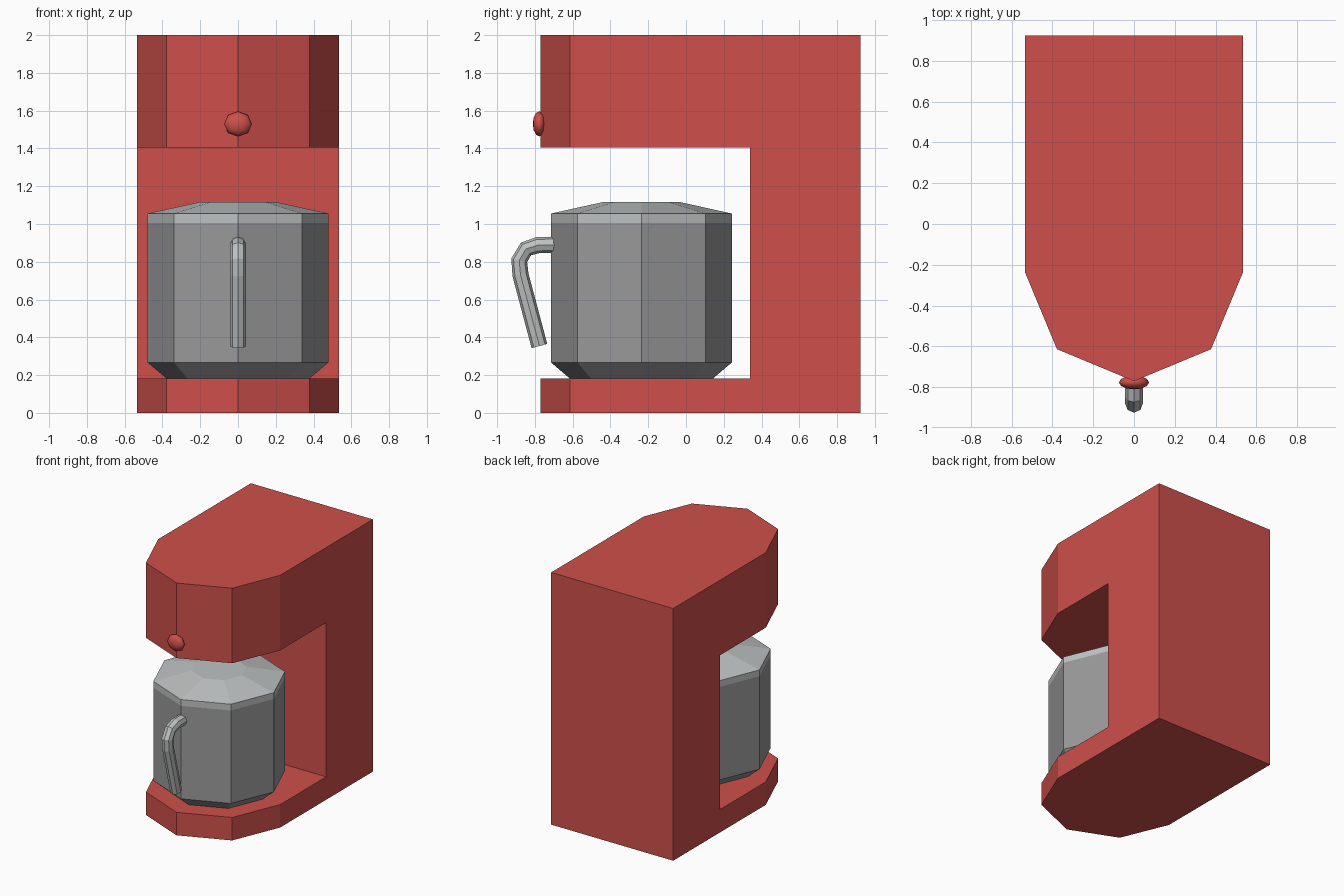
import bpy, bmesh, math
from mathutils import Vector

if "Cube" in bpy.data.objects:
    bpy.data.objects.remove(bpy.data.objects["Cube"])

CY = -0.236                     # shared axis of rounded front and pot


def material(name, rgb):
    m = bpy.data.materials.new(name)
    m.diffuse_color = (*rgb, 1)
    m.use_nodes = True
    m.node_tree.nodes["Principled BSDF"].inputs["Base Color"].default_value = m.diffuse_color
    return m


red = material("warm red", (0.62, 0.08, 0.07))
dark_grey = material("steel grey", (0.32, 0.32, 0.32))
light_grey = material("pale grey", (0.52, 0.54, 0.54))


def finish(name, bm, mat):
    bmesh.ops.recalc_face_normals(bm, faces=bm.faces)
    me = bpy.data.meshes.new(name)
    bm.to_mesh(me)
    bm.free()
    ob = bpy.data.objects.new(name, me)
    bpy.context.collection.objects.link(ob)
    me.materials.append(mat)
    return ob


def loft(name, rings, mat):
    """Skin a list of equal point rings and cap both ends."""
    bm = bmesh.new()
    vs = [[bm.verts.new(p) for p in ring] for ring in rings]
    n = len(vs[0])
    for a, b in zip(vs, vs[1:]):
        for i in range(n):
            j = (i + 1) % n
            bm.faces.new((a[i], a[j], b[j], b[i]))
    bm.faces.new(vs[0][::-1])
    bm.faces.new(vs[-1])
    return finish(name, bm, mat)


def octagon(r, z):
    return [(r * math.cos(i * math.pi / 4), CY + r * math.sin(i * math.pi / 4), z)
            for i in range(8)]


# Body: plan with half-octagon front, pot bay cut out of it
half = [(0.535, 0.925), (0.535, CY), (0.378, CY - 0.378)]
plan = half + [(0, -0.771)] + [(-x, y) for x, y in reversed(half)]
body = loft("body", [[(x, y, z) for x, y in plan] for z in (0, 2)], red)

bay = loft("bay_cutter", [[(x, y, z) for x, y in
           ((-1, -1.5), (1, -1.5), (1, 0.34), (-1, 0.34))] for z in (0.182, 1.405)], red)
bay.hide_render = True
cut = body.modifiers.new("bay", 'BOOLEAN')
cut.object = bay
cut.operation = 'DIFFERENCE'
cut.solver = 'EXACT'
bpy.context.view_layer.objects.active = body
bpy.ops.object.modifier_apply(modifier="bay")
bpy.data.objects.remove(bay)

# Pot and lid
loft("pot", [octagon(0.38, 0.183), octagon(0.48, 0.268), octagon(0.48, 1.005)], dark_grey)
loft("lid", [octagon(0.48, 1.005), octagon(0.48, 1.055), octagon(0.2, 1.117)], light_grey)

# Handle: mitred octagonal tube along a path in the middle plane
path = [Vector((0, y, z)) for y, z in
        ((-0.70, 0.89), (-0.785, 0.888), (-0.847, 0.868),
         (-0.883, 0.808), (-0.876, 0.73), (-0.776, 0.354))]
rings = []
for k, p in enumerate(path):
    d0 = (p - path[max(k - 1, 0)]).normalized()
    d1 = (path[min(k + 1, len(path) - 1)] - p).normalized()
    t = (d0 + d1).normalized()
    side = Vector((0, -t.z, t.y))
    rings.append([p + 0.043 * (Vector((math.cos(a), 0, 0)) + side * math.sin(a))
                  for a in (i * math.pi / 4 for i in range(8))])
loft("handle", rings, light_grey)

# Knob: flattened ball on the front edge
bm = bmesh.new()
bmesh.ops.create_uvsphere(bm, u_segments=8, v_segments=6, radius=1)
for v in bm.verts:
    x, y, z = v.co
    v.co = (x * 0.074, -0.777 + z * 0.034, 1.53 + y * 0.066)
knob = finish("knob", bm, red)
for f in knob.data.polygons:
    f.use_smooth = True
